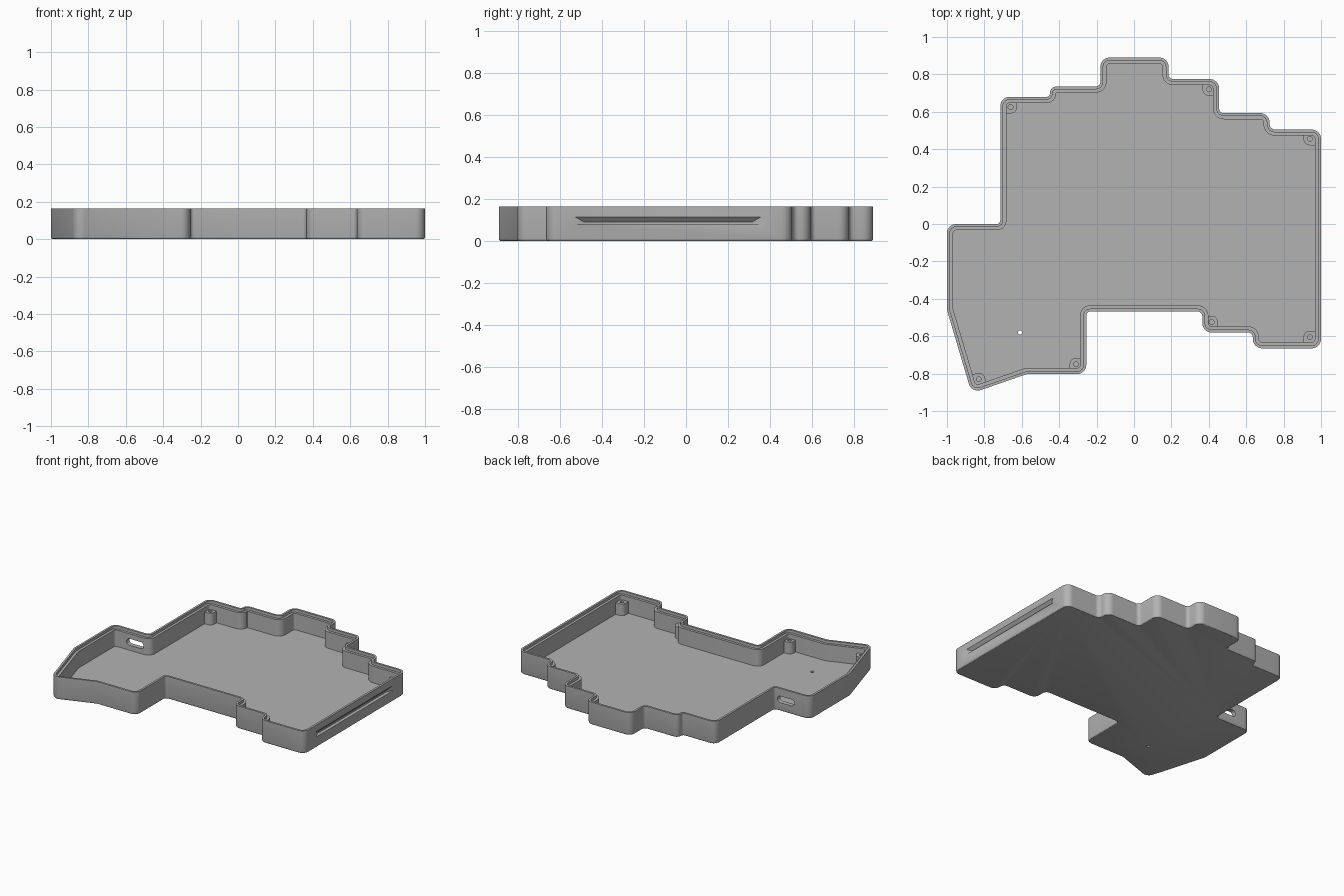
import bpy, bmesh, math
from mathutils import Vector, Matrix

cube = bpy.data.objects.get("Cube")
if cube:
    bpy.data.objects.remove(cube, do_unlink=True)

HEIGHT, LEDGE, FLOOR, POST_TOP = 0.165, 0.145, 0.025, 0.11
WALL, LIP = 0.033, 0.015

grey = bpy.data.materials.new("case_grey")
grey.use_nodes = True
grey.diffuse_color = (0.45, 0.45, 0.45, 1)
grey.node_tree.nodes["Principled BSDF"].inputs["Base Color"].default_value = grey.diffuse_color

# Case outline, counter-clockwise: x, y, corner radius
OUTLINE = [
    (-1, 0, .05), (-1, -.46, 0), (-.868, -.905, .05), (-.575, -.803, 0),
    (-.255, -.803, .05), (-.255, -.468, .02), (.365, -.468, .025), (.365, -.58, .05),
    (.635, -.58, .025), (.635, -.665, .05), (1, -.665, .05), (1, .505, .05),
    (.725, .505, .03), (.725, .593, .05), (.455, .593, .025), (.455, .775, .05),
    (.185, .775, .025), (.185, .89, .05), (-.18, .89, .05), (-.18, .735, .025),
    (-.45, .735, .036), (-.45, .68, .017), (-.715, .68, .05), (-.715, 0, .02),
]


def outline_ring(inset, steps=8):
    """Rounded outline moved inwards by inset."""
    ring = []
    for i, (x, y, radius) in enumerate(OUTLINE):
        p = Vector((x, y))
        before = (p - Vector(OUTLINE[i - 1][:2])).normalized()
        after = (Vector(OUTLINE[(i + 1) % len(OUTLINE)][:2]) - p).normalized()
        n0, n1 = Vector((-before.y, before.x)), Vector((-after.y, after.x))
        mitre = (n0 + n1) / (1 + n0.dot(n1))
        corner = p + mitre * inset
        if not radius:
            ring.append(corner)
            continue
        turn = math.atan2(before.cross(after), before.dot(after))
        side = 1 if turn > 0 else -1
        r = max(radius - side * inset, 0.002)
        centre = corner + mitre * side * r
        for k in range(steps + 1):
            ring.append(centre - Matrix.Rotation(turn * k / steps, 2) @ n0 * side * r)
    return ring


def make_object(name, bm, helper=False):
    bmesh.ops.recalc_face_normals(bm, faces=bm.faces)
    mesh = bpy.data.meshes.new(name)
    bm.to_mesh(mesh)
    bm.free()
    mesh.materials.append(grey)
    obj = bpy.data.objects.new(name, mesh)
    bpy.context.collection.objects.link(obj)
    obj.hide_render = helper
    return obj


def loft(name, rings, helper=False):
    """Closed skin over equal-length rings of 3D points."""
    bm = bmesh.new()
    loops = [[bm.verts.new(p) for p in ring] for ring in rings]
    for a, b in zip(loops, loops[1:]):
        for i in range(len(a)):
            bm.faces.new((a[i - 1], a[i], b[i], b[i - 1]))
    bm.faces.new(loops[0])
    bm.faces.new(loops[-1])
    return make_object(name, bm, helper)


def at_z(points, z):
    return [(p[0], p[1], z) for p in points]


def circle(x, y, r, n=24):
    return [(x + r * math.cos(math.tau * k / n), y + r * math.sin(math.tau * k / n)) for k in range(n)]


def cut(obj, cutters):
    """Subtract the cutters, then remove them and shade."""
    bpy.ops.object.select_all(action="DESELECT")
    bpy.context.view_layer.objects.active = obj
    obj.select_set(True)
    for cutter in cutters:
        mod = obj.modifiers.new("cut", "BOOLEAN")
        mod.operation, mod.solver, mod.object = "DIFFERENCE", "EXACT", cutter
        bpy.ops.object.modifier_apply(modifier=mod.name)
        bpy.data.objects.remove(cutter, do_unlink=True)
    bpy.ops.object.shade_smooth_by_angle(angle=math.radians(30))


# Tray: rounded bottom edge, wall, stepped rim and floor
SECTION = [(.012, 0), (.006, .0016), (.0016, .006), (0, .012), (0, HEIGHT), (LIP, HEIGHT),
           (LIP, LEDGE), (WALL, LEDGE), (WALL, FLOOR)]
tray = loft("case_tray", [at_z(outline_ring(d), z) for d, z in SECTION])

# Grip groove in the +x wall, undercut at the top
def groove_ring(x, y0, y1, z0, z1):
    return [(x, y0, z0), (x, y1, z0), (x, y1, z1), (x, y0, z1)]

groove = loft("groove_cutter", [groove_ring(1.002, -.532, .362, .078, .118),
                                groove_ring(.976, -.484, .314, .078, .09)], True)

# Pill-shaped cable opening in the back wall of the side wing
pill = []
for k in range(24):
    a = math.tau * (k + .5) / 24
    pill.append((-.805 + math.copysign(.045, math.cos(a)) + .024 * math.cos(a), .085 + .024 * math.sin(a)))
port = loft("port_cutter", [[(x, y, z) for x, z in pill] for y in (-.08, .05)], True)

# Small reset hole through the floor
reset = loft("reset_cutter", [at_z(circle(-.61, -.58, .011), z) for z in (-.02, .06)], True)
cut(tray, [groove, port, reset])

# Screw posts: x, y, turn in degrees of the square corner away from +x +y
POSTS = [(-.66, .625, 90), (.40, .72, 0), (.94, .455, 0), (.94, -.605, 270),
         (.415, -.525, 180), (-.31, -.75, 270), (-.83, -.83, 198)]
R, REACH = .034, .034
for number, (x, y, degrees) in enumerate(POSTS, 1):
    arc = [math.pi + math.pi / 2 * k / 8 for k in range(9)]
    shape = [(R * math.cos(a), R * math.sin(a)) for a in arc]
    shape += [(REACH, -R), (REACH, REACH), (-R, REACH)]
    turn = Matrix.Rotation(math.radians(degrees), 2)
    shape = [Vector((x, y)) + turn @ Vector(p) for p in shape]
    post = loft(f"screw_post_{number}", [at_z(shape, z) for z in (FLOOR - .005, POST_TOP)])
    drill = loft("drill_cutter", [at_z(circle(x, y, .013), z) for z in (.04, .2)], True)
    cut(post, [drill])
